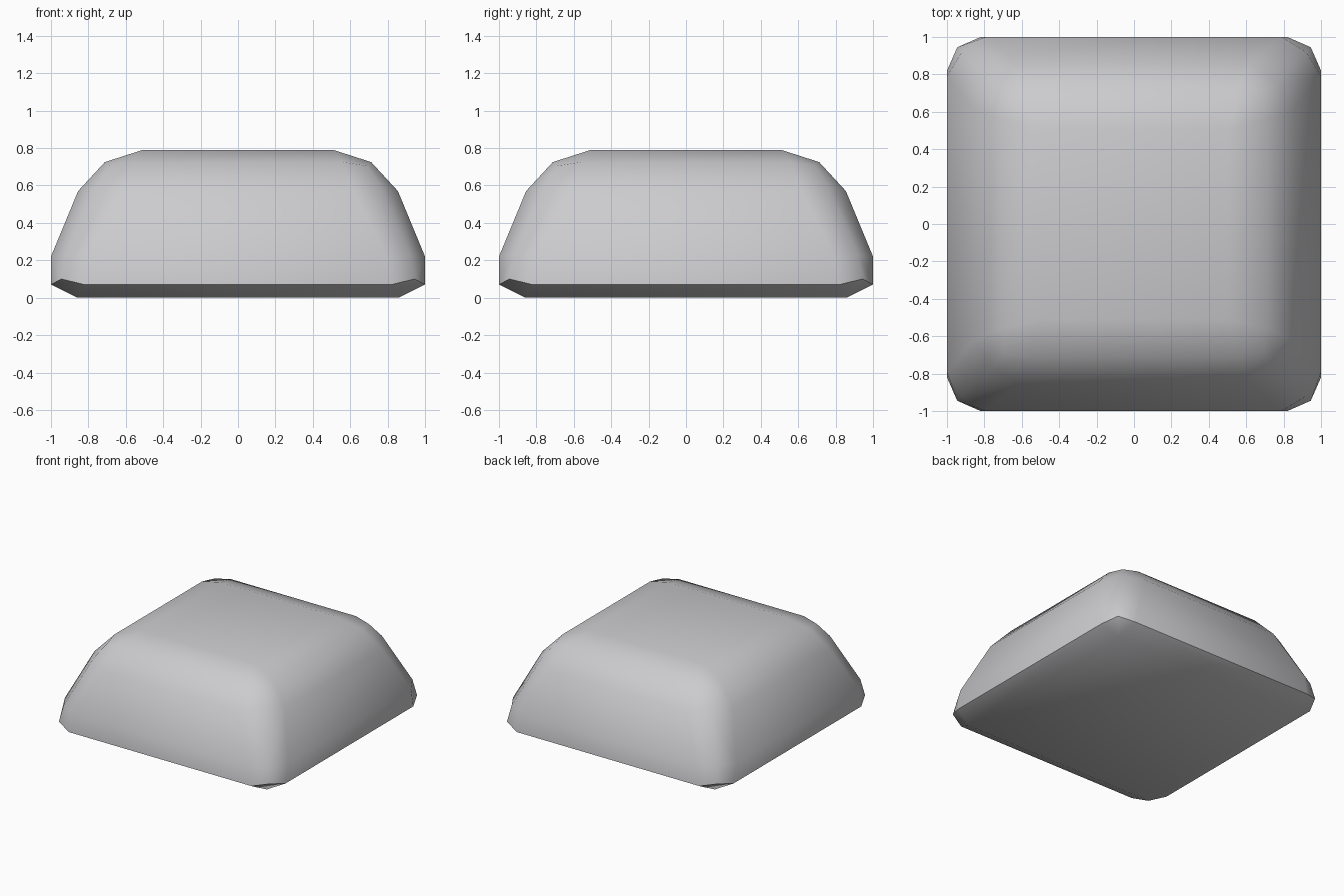
import bpy, bmesh, math

if "Cube" in bpy.data.objects:
    bpy.data.objects.remove(bpy.data.objects["Cube"])

# Each layer, bottom to top: corner (c, z), side point (along, out, z), inner (c, z)
LAYERS = [
    ((0.945, 0.10), (0.82, 1.00, 0.07), (0.86, 0.0)),
    ((0.92, 0.23), (0.79, 1.00, 0.22), None),
    ((0.76, 0.60), (0.62, 0.855, 0.57), None),
    ((0.69, 0.705), (0.56, 0.712, 0.725), (0.51, 0.79)),
]


def position(i, j, k):
    sx, sy = (-1 if i < 2 else 1), (-1 if j < 2 else 1)
    corner, side, inner = LAYERS[k]
    on_x, on_y = i in (0, 3), j in (0, 3)
    if on_x and on_y:
        return sx * corner[0], sy * corner[0], corner[1]
    if on_x:
        return sx * side[1], sy * side[0], side[2]
    if on_y:
        return sx * side[0], sy * side[1], side[2]
    return sx * inner[0], sy * inner[0], inner[1]


bm = bmesh.new()
verts = {}


def vert(key):
    if key not in verts:
        verts[key] = bm.verts.new(position(*key))
    return verts[key]


# Six pillowed sides, each a 3 x 3 grid of quads
for axis in range(3):
    for end in (0, 3):
        for a in range(3):
            for b in range(3):
                quad = []
                for u, v in ((a, b), (a + 1, b), (a + 1, b + 1), (a, b + 1)):
                    key = [u, v]
                    key.insert(axis, end)
                    quad.append(vert(tuple(key)))
                bm.faces.new(quad)
bmesh.ops.recalc_face_normals(bm, faces=bm.faces[:])

mesh = bpy.data.meshes.new("tapered_block")
bm.to_mesh(mesh)
bm.free()
block = bpy.data.objects.new("tapered_block", mesh)
bpy.context.collection.objects.link(block)

# Single plain grey
grey = bpy.data.materials.new("light_grey")
grey.diffuse_color = (0.6, 0.6, 0.62, 1)
grey.use_nodes = True
grey.node_tree.nodes["Principled BSDF"].inputs["Base Color"].default_value = grey.diffuse_color
mesh.materials.append(grey)

# Smooth faces, keeping the upright and bottom edges sharp
bpy.context.view_layer.objects.active = block
block.select_set(True)
bpy.ops.object.shade_smooth_by_angle(angle=math.radians(38))
